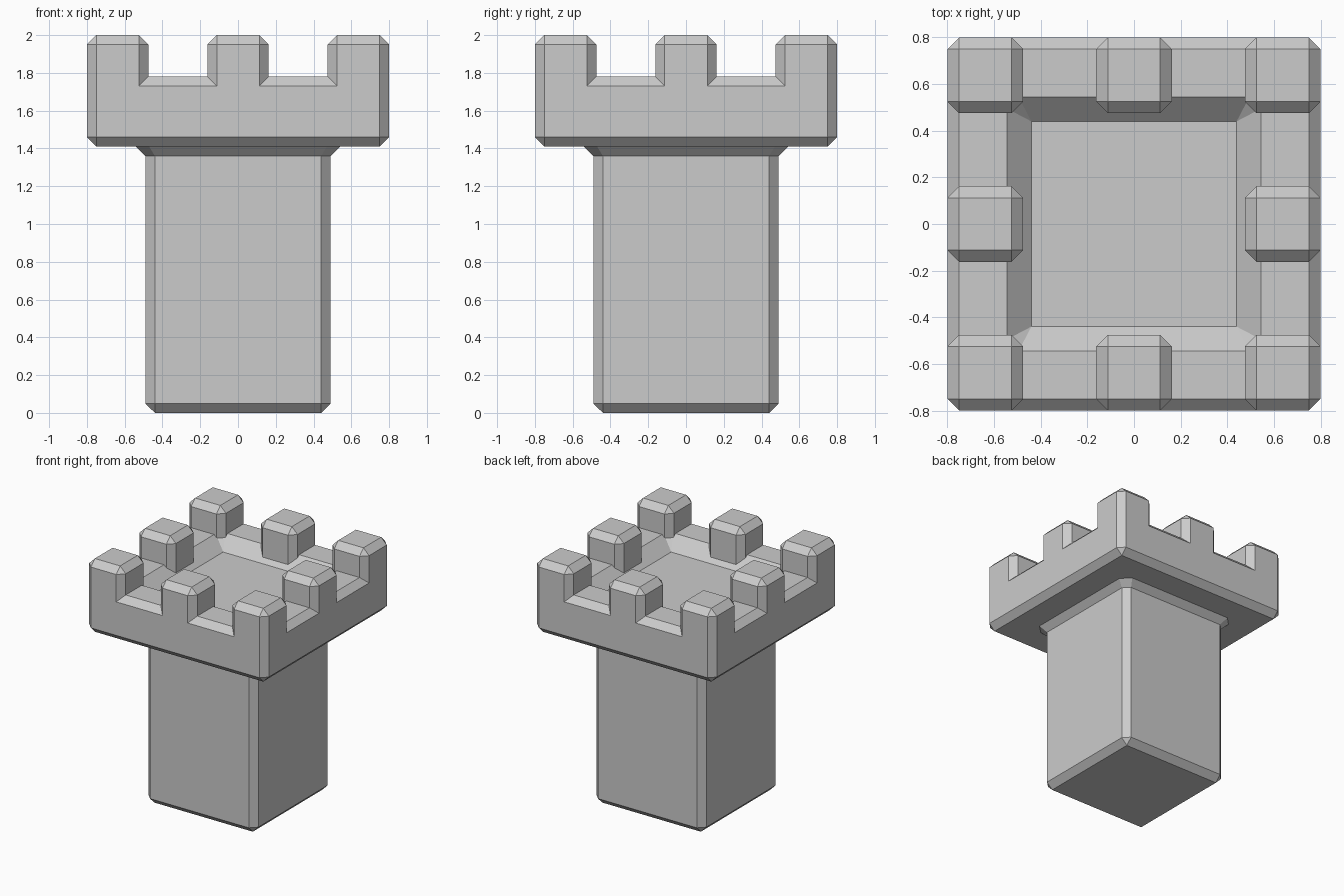
import bpy, bmesh

if "Cube" in bpy.data.objects:
    bpy.data.objects.remove(bpy.data.objects["Cube"])

def add_stack(bm, rings, cx=0.0, cy=0.0):
    """Closed solid from stacked square rings (half width, corner cut, z)."""
    loops = []
    for h, c, z in rings:
        k = h - c
        pts = [(h, -k), (h, k), (k, h), (-k, h), (-h, k), (-h, -k), (-k, -h), (k, -h)]
        loops.append([bm.verts.new((cx + x, cy + y, z)) for x, y in pts])
    for a, b in zip(loops, loops[1:]):
        for i in range(8):
            j = (i + 1) % 8
            bm.faces.new((a[i], a[j], b[j], b[i]))
    bm.faces.new(loops[0][::-1])
    bm.faces.new(loops[-1])

def make_object(name, bm):
    bmesh.ops.remove_doubles(bm, verts=bm.verts, dist=0.0005)
    bmesh.ops.recalc_face_normals(bm, faces=bm.faces)
    mesh = bpy.data.meshes.new(name)
    bm.to_mesh(mesh)
    bm.free()
    ob = bpy.data.objects.new(name, mesh)
    bpy.context.collection.objects.link(ob)
    return ob

# Shaft, flare, overhanging head and sunken platform
bm = bmesh.new()
add_stack(bm, [
    (0.44, 0, 0), (0.49, 0.05, 0.05), (0.49, 0.05, 1.36), (0.54, 0.07, 1.41),
    (0.75, 0, 1.41), (0.80, 0.05, 1.46), (0.80, 0.05, 1.73), (0.75, 0, 1.78),
    (0.545, 0.05, 1.78), (0.44, 0, 1.68)])
tower = make_object("tower", bm)

# Eight chamfered battlement blocks around the rim
bm = bmesh.new()
steps = (-0.6375, 0, 0.6375)
for x in steps:
    for y in steps:
        if x or y:
            add_stack(bm, [(0.1625, 0.05, 1.69), (0.1625, 0.05, 1.95), (0.1125, 0, 2.0)], x, y)
blocks = make_object("battlements", bm)

# Fuse the blocks into the rim
mod = tower.modifiers.new("fuse", 'BOOLEAN')
mod.operation = 'UNION'
mod.solver = 'EXACT'
mod.object = blocks
bpy.context.view_layer.objects.active = tower
bpy.ops.object.modifier_apply(modifier=mod.name)
bpy.data.objects.remove(blocks)
